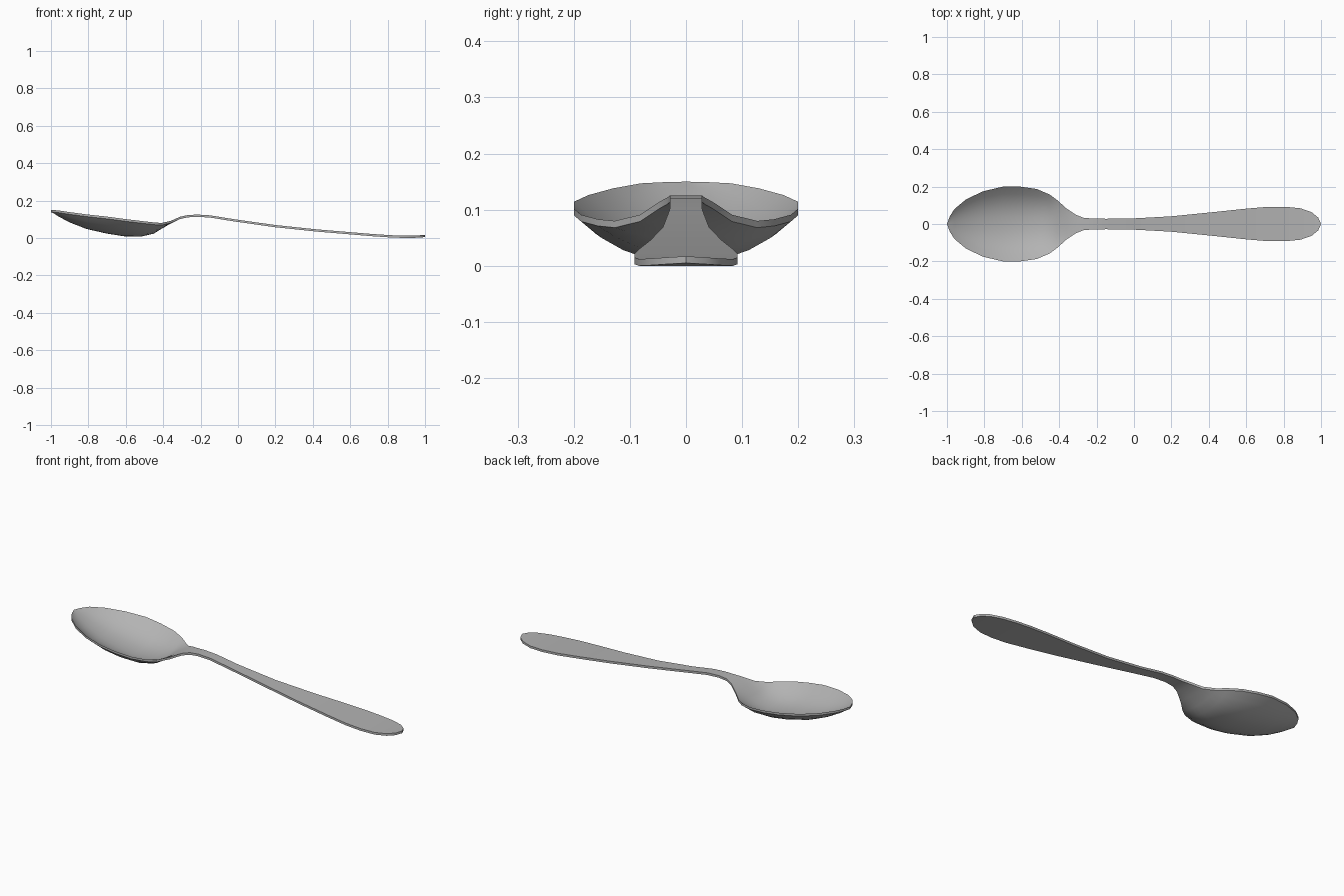
import bpy, bmesh

THICK = 0.012
COLS = 10

# Stations along the spoon: x, half width, top edge height, bowl depth
stations = [
    (-1.00, 0.0, 0.150, 0.0), (-0.985, 0.04, 0.149, 0.006),
    (-0.96, 0.08, 0.147, 0.02), (-0.90, 0.13, 0.138, 0.043),
    (-0.81, 0.174, 0.126, 0.066), (-0.70, 0.20, 0.114, 0.079),
    (-0.61, 0.20, 0.102, 0.081), (-0.52, 0.187, 0.091, 0.072),
    (-0.45, 0.157, 0.083, 0.048), (-0.41, 0.127, 0.080, 0.020),
    (-0.36, 0.082, 0.091, 0.002), (-0.31, 0.049, 0.113, 0.0),
    (-0.27, 0.033, 0.122, 0.0), (-0.22, 0.029, 0.125, 0.0),
    (-0.15, 0.028, 0.121, 0.0), (-0.02, 0.029, 0.100, 0.0),
    (0.20, 0.041, 0.069, 0.0), (0.42, 0.063, 0.046, 0.0),
    (0.60, 0.082, 0.031, 0.0), (0.72, 0.092, 0.021, 0.0),
    (0.81, 0.092, 0.015, 0.0), (0.89, 0.084, 0.012, 0.0),
    (0.95, 0.063, 0.013, 0.0), (0.985, 0.034, 0.015, 0.0),
    (1.00, 0.0, 0.017, 0.0),
]

bm = bmesh.new()

# Top surface: a strip of cross-sections, dished in the bowl
rows = []
for x, w, z, depth in stations:
    row = []
    for i in range(COLS + 1):
        t = 2 * i / COLS - 1
        row.append(bm.verts.new((x, w * t, z - depth * (1 - abs(t) ** 2.4))))
    rows.append(row)
for a, b in zip(rows, rows[1:]):
    for i in range(COLS):
        bm.faces.new((a[i], b[i], b[i + 1], a[i + 1]))
bmesh.ops.remove_doubles(bm, verts=bm.verts[:], dist=0.0001)

# Underside and edge wall
top = bm.faces[:]
under = bmesh.ops.extrude_face_region(bm, geom=top, use_keep_orig=True)
verts = [g for g in under["geom"] if isinstance(g, bmesh.types.BMVert)]
bmesh.ops.translate(bm, verts=verts, vec=(0, 0, -THICK))
bmesh.ops.recalc_face_normals(bm, faces=bm.faces[:])

mesh = bpy.data.meshes.new("spoon")
bm.to_mesh(mesh)
bm.free()
spoon = bpy.data.objects.new("spoon", mesh)
bpy.context.collection.objects.link(spoon)

# Dark steel grey
steel = bpy.data.materials.new("steel")
steel.diffuse_color = (0.45, 0.45, 0.45, 1)
mesh.materials.append(steel)

# Smooth faces with a crisp rim
bpy.context.view_layer.objects.active = spoon
spoon.select_set(True)
bpy.ops.object.shade_smooth_by_angle(angle=0.6)
